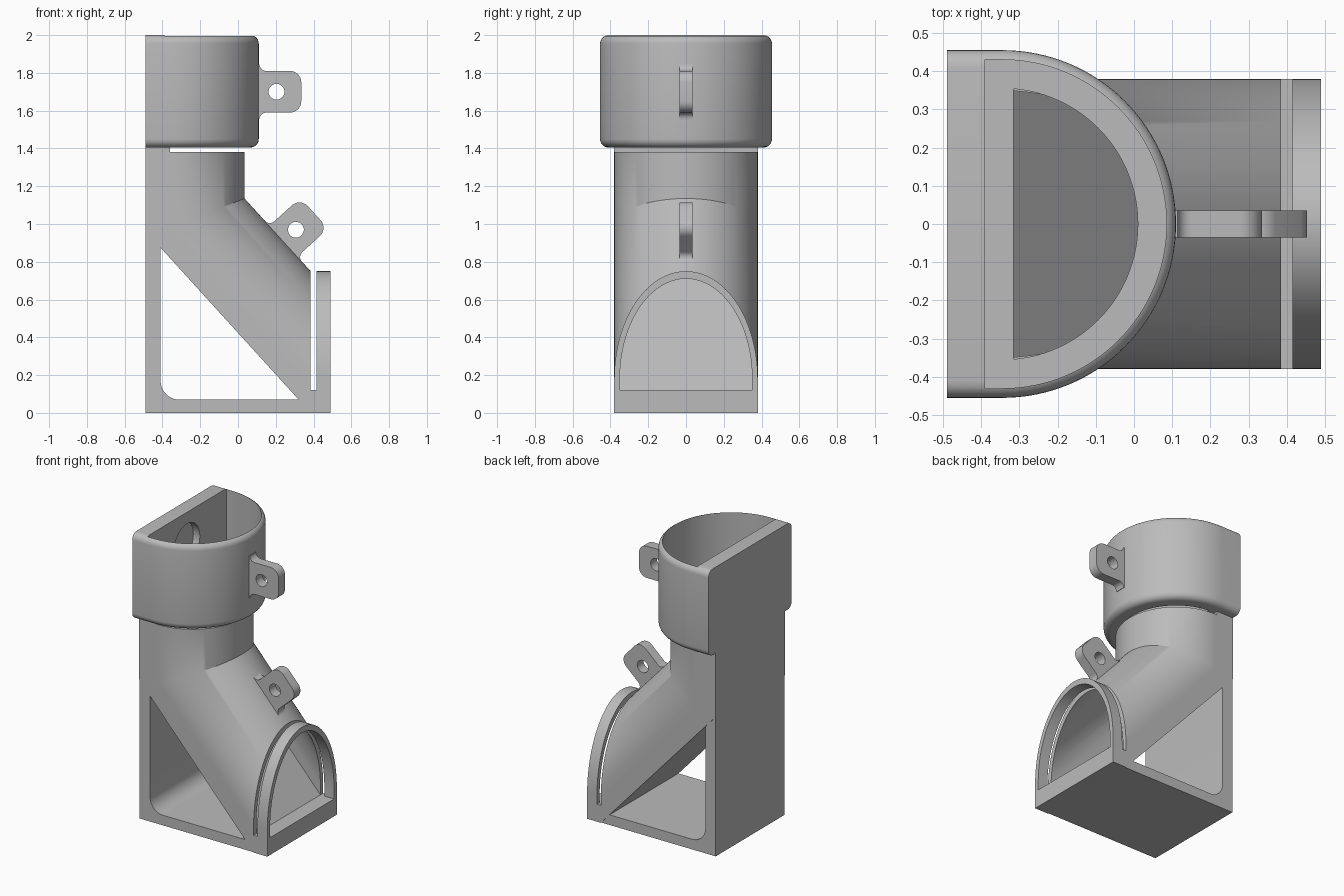
import bpy, bmesh, math
from mathutils import Vector, Matrix

if "Cube" in bpy.data.objects:
    bpy.data.objects.remove(bpy.data.objects["Cube"], do_unlink=True)

grey = bpy.data.materials.new("plain_grey")
grey.use_nodes = True
grey.diffuse_color = (0.5, 0.5, 0.5, 1)
grey.node_tree.nodes["Principled BSDF"].inputs["Base Color"].default_value = (0.5, 0.5, 0.5, 1)

BACK, AXIS, RADIUS = -0.49, -0.345, 0.38   # rear face, tube centre, tube radius
BEND, SLOPE = 0.385, 1.1                   # where the chute levels out, its fall


def loft(name, rings, clip_z=None, bevel=0):
    """Closed solid through matching rings of points."""
    bm = bmesh.new()
    rows = [[bm.verts.new(p) for p in ring] for ring in rings]
    n = len(rows[0])
    for a, b in zip(rows, rows[1:]):
        for i in range(n):
            j = (i + 1) % n
            bm.faces.new((a[i], a[j], b[j], b[i]))
    bm.faces.new(rows[0][::-1])
    bm.faces.new(rows[-1])
    if clip_z is not None:
        geom = bm.verts[:] + bm.edges[:] + bm.faces[:]
        bmesh.ops.bisect_plane(bm, geom=geom, plane_co=(0, 0, clip_z),
                               plane_no=(0, 0, 1), clear_outer=True)
        bmesh.ops.holes_fill(bm, edges=[e for e in bm.edges if e.is_boundary], sides=0)
    bmesh.ops.recalc_face_normals(bm, faces=bm.faces[:])
    if bevel:
        rim = [e for e in bm.edges
               if abs(e.verts[0].co.z - e.verts[1].co.z) < 1e-5
               and max(v.co.x for v in e.verts) > BACK + 0.001]
        bmesh.ops.bevel(bm, geom=rim, offset=bevel, segments=6, profile=0.5, affect='EDGES')
    mesh = bpy.data.meshes.new(name)
    bm.to_mesh(mesh)
    bm.free()
    mesh.materials.append(grey)
    obj = bpy.data.objects.new(name, mesh)
    bpy.context.collection.objects.link(obj)
    return obj


def upright(name, pts, lo, hi, **kw):
    return loft(name, [[(x, y, z) for x, y in pts] for z in (lo, hi)], **kw)


def sideways(name, pts, half):
    return loft(name, [[(x, y, z) for x, z in pts] for y in (-half, half)])


def box(name, x, y, z):
    return upright(name, [(x[0], y[0]), (x[1], y[0]), (x[1], y[1]), (x[0], y[1])], *z)


def arc(cx, cy, r, start, end, steps):
    angles = [math.radians(start + (end - start) * i / steps) for i in range(steps + 1)]
    return [(cx + r * math.cos(a), cy + r * math.sin(a)) for a in angles]


def d_shape(r, flat):
    """Round front with a straight rear edge at x = flat."""
    a = math.degrees(math.acos(max(0, (flat - AXIS) / r)))
    pts = arc(AXIS, 0, r, -a, a, 64)
    return pts + [(flat, r), (flat, -r)] if flat < AXIS else pts


def chute(name, half, top, floor, start, end):
    """Arched passage that slopes down, then runs level to the mouth."""
    spring = 0.18
    arch = [(half * c, spring + (top - spring) * s) for c, s in arc(0, 0, 1, 0, 180, 64)]
    arch += [(-half, floor), (half, floor)]
    return loft(name, [[(x, y, z + SLOPE * max(0, BEND - x)) for y, z in arch]
                       for x in (start, BEND, end)], clip_z=1.3)


def combine(obj, others, operation):
    for other in others:
        mod = obj.modifiers.new("combine", 'BOOLEAN')
        mod.operation, mod.solver, mod.object = operation, 'EXACT', other
        bpy.context.view_layer.objects.active = obj
        bpy.ops.object.modifier_apply(modifier=mod.name)


# Solid sloping chute, vertical tube and supporting frame
body = chute("chute_body", RADIUS, 0.75, 0, BACK, 0.49)
tube = upright("vertical_tube", d_shape(RADIUS, BACK), 0.98, 1.43)
outline = [(BACK, 0), (0.49, 0), (0.49, 0.07)] + arc(-0.31, 0.17, 0.1, 270, 180, 10)
frame = sideways("support_frame", outline + [(-0.41, 0.93), (BACK, 0.98)], 0.375)
combine(body, [tube, frame], 'UNION')

# Hollow passages and the two gate slots
bore = upright("bore_cutter", d_shape(0.355, -0.315), 1.0, 1.5)
passage = chute("passage_cutter", 0.35, 0.71, 0.12, -0.315, 0.52)
upper_slot = box("upper_slot_cutter", (-0.36, 0.3), (-0.6, 0.6), (1.38, 1.405))
lower_slot = box("lower_slot_cutter", (0.385, 0.415), (-0.6, 0.6), (0.12, 0.9))
combine(body, [bore, passage, upper_slot, lower_slot], 'DIFFERENCE')

# Socket cup with rounded rims and a round pocket in its rear wall
cup = upright("socket_cup", d_shape(0.455, BACK), 1.405, 2.0, bevel=0.045)
socket = upright("socket_cutter", d_shape(0.43, -0.39), 1.46, 2.1)
circle = arc(0, 1.78, 0.14, 0, 360, 48)[:-1]
pocket = loft("pocket_cutter", [[(x, y, z) for y, z in circle] for x in (-0.44, -0.36)])
combine(cup, [socket, bore, pocket], 'DIFFERENCE')

# Pierced lugs with flared roots
half_lug = [(-0.018, 0.145), (0.004, 0.145)] + arc(0.04, 0.146, 0.036, 180, 270, 6)
half_lug += arc(0.165, 0.05, 0.06, 90, 0, 8)
lug_outline = half_lug + [(x, -z) for x, z in reversed(half_lug)]
lugs = []
hole = sideways("lug_hole_cutter", arc(0.094, 0, 0.042, 0, 360, 32)[:-1], 0.1)
tilt = math.atan2(1, SLOPE)
for name, place, angle in (("upper_lug", (0.11, 0, 1.70), 0),
                           ("lower_lug", (0.237, 0, 0.906), -tilt)):
    lug = sideways(name, lug_outline, 0.035)
    combine(lug, [hole], 'DIFFERENCE')
    lug.data.transform(Matrix.Translation(Vector(place)) @ Matrix.Rotation(angle, 4, 'Y'))
    lugs.append(lug)

# Remove construction solids, then shade
for helper in (tube, frame, bore, passage, upper_slot, lower_slot, socket, pocket, hole):
    bpy.data.objects.remove(helper, do_unlink=True)
bpy.ops.object.select_all(action='DESELECT')
for obj in [body, cup] + lugs:
    obj.select_set(True)
    bpy.context.view_layer.objects.active = obj
bpy.ops.object.shade_smooth_by_angle(angle=math.radians(30))
